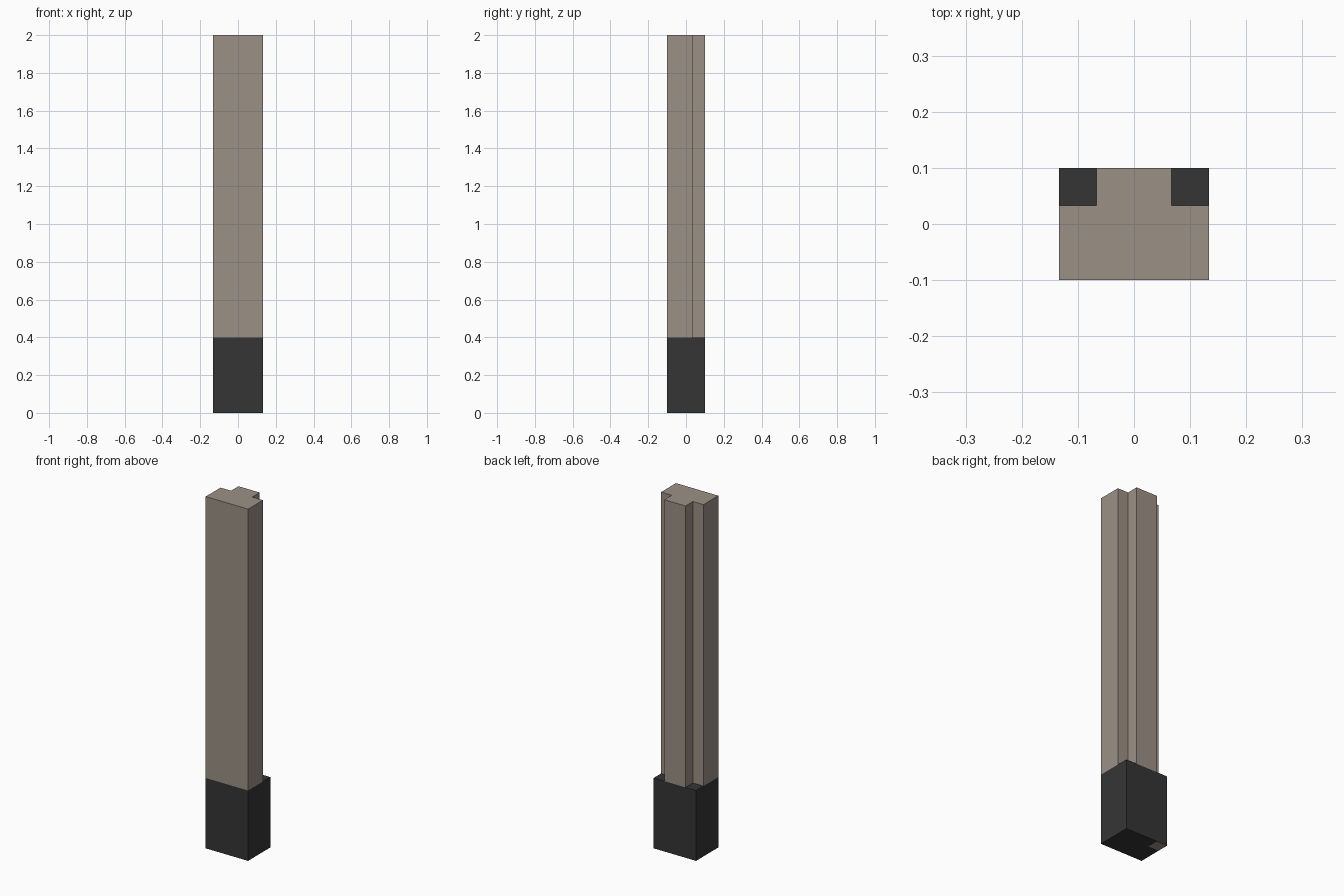
import bpy, bmesh

if "Cube" in bpy.data.objects:
    bpy.data.objects.remove(bpy.data.objects["Cube"])

U = 0.2 / 3               # grid unit of the blocky design
W, D = 2 * U, 1.5 * U     # half width, half depth
BASE_H, TOP = 0.4, 2.0


def material(name, rgb):
    m = bpy.data.materials.new(name)
    m.diffuse_color = (*rgb, 1)
    m.use_nodes = True
    m.node_tree.nodes["Principled BSDF"].inputs["Base Color"].default_value = m.diffuse_color
    return m


def make_object(name, bm, mats):
    bmesh.ops.recalc_face_normals(bm, faces=bm.faces[:])
    me = bpy.data.meshes.new(name)
    bm.to_mesh(me)
    bm.free()
    for m in mats:
        me.materials.append(m)
    ob = bpy.data.objects.new(name, me)
    bpy.context.collection.objects.link(ob)
    return ob


def prism(profile, z0, z1):
    bm = bmesh.new()
    face = bm.faces.new([bm.verts.new((x, y, z0)) for x, y in profile])
    ext = bmesh.ops.extrude_face_region(bm, geom=[face], use_keep_orig=True)
    verts = [g for g in ext["geom"] if isinstance(g, bmesh.types.BMVert)]
    bmesh.ops.translate(bm, verts=verts, vec=(0, 0, z1 - z0))
    return bm


stone = material("warm_grey", (0.33, 0.28, 0.24))
dark = material("charcoal", (0.036, 0.036, 0.036))

# Upright post: T-shaped section with the two rear corners notched
right = [(W, -D), (W, D - U), (U, D - U), (U, D)]
left = [(-x, y) for x, y in reversed(right)]
make_object("post", prism(right + left, BASE_H, TOP), [stone])

# Dark base block, with one warm grey square on the underside at the rear left
bm = prism([(-W, -D), (W, -D), (W, D), (-W, D)], 0, BASE_H)
for co, no in (((-U, 0, 0), (1, 0, 0)), ((0, D - U, 0), (0, 1, 0))):
    bmesh.ops.bisect_plane(bm, geom=bm.verts[:] + bm.edges[:] + bm.faces[:],
                           plane_co=co, plane_no=no)
for f in bm.faces:
    c = f.calc_center_median()
    if all(v.co.z < 1e-5 for v in f.verts) and c.x < -U and c.y > D - U:
        f.material_index = 1
make_object("base", bm, [dark, stone])
